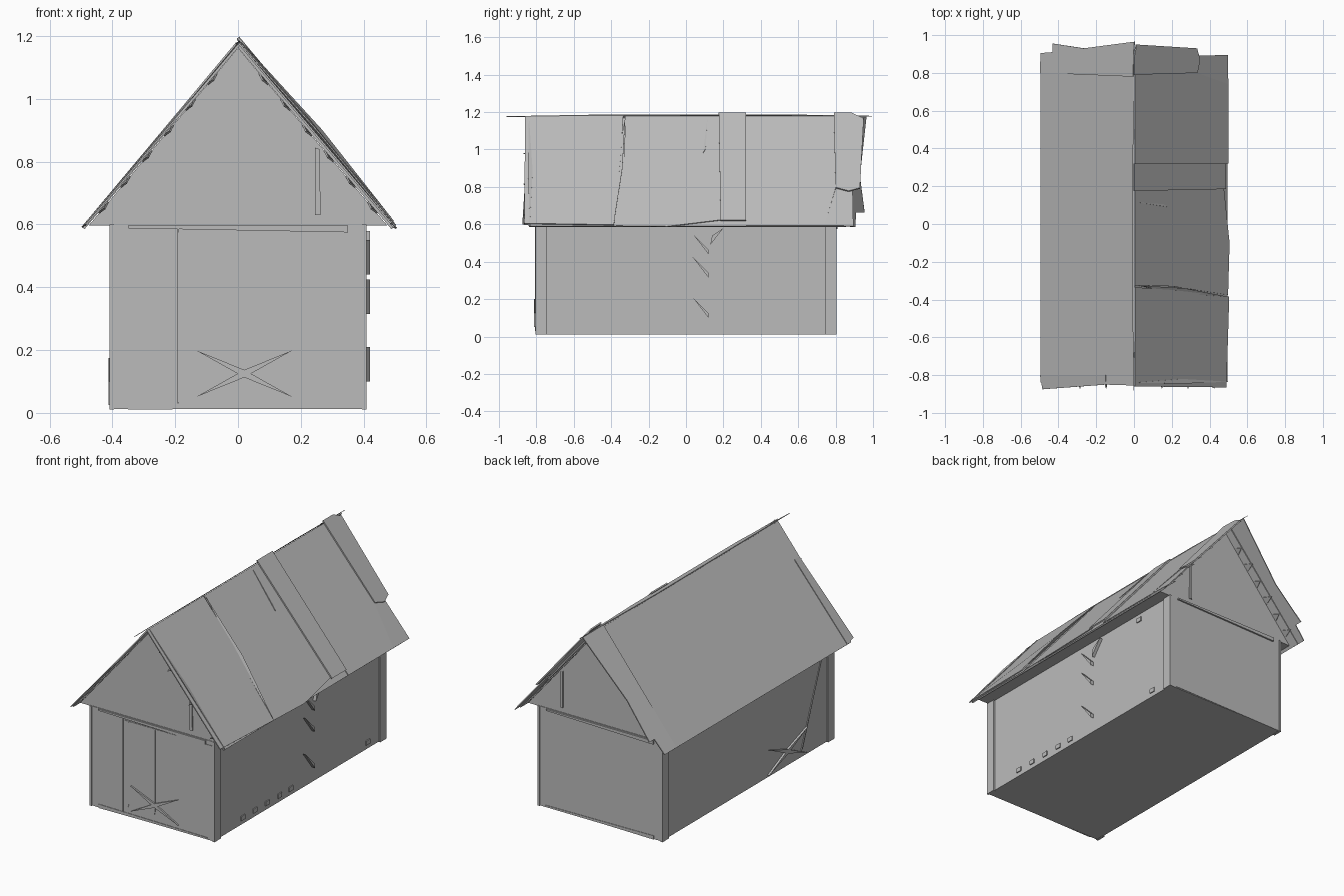
import bpy, bmesh, math
from mathutils import Vector

grey = bpy.data.materials.new("weathered_grey")
grey.diffuse_color = (0.5, 0.5, 0.5, 1)


def make(name, verts, faces):
    mesh = bpy.data.meshes.new(name)
    mesh.from_pydata(verts, [], faces)
    bm = bmesh.new()
    bm.from_mesh(mesh)
    bmesh.ops.recalc_face_normals(bm, faces=bm.faces)
    bm.to_mesh(mesh)
    bm.free()
    mesh.materials.append(grey)
    obj = bpy.data.objects.new(name, mesh)
    bpy.context.collection.objects.link(obj)
    return obj


def prism(name, outline, offset):
    """Solid made by sweeping a 3D outline along an offset."""
    n = len(outline)
    low = [Vector(p) for p in outline]
    verts = low + [p + Vector(offset) for p in low]
    faces = [list(range(n)), list(range(n, 2 * n))]
    faces += [[i, (i + 1) % n, n + (i + 1) % n, n + i] for i in range(n)]
    return make(name, verts, faces)


def box(name, x0, x1, y0, y1, z0, z1):
    return prism(name, [(x0, y0, z0), (x1, y0, z0), (x1, y1, z0), (x0, y1, z0)],
                 (0, 0, z1 - z0))


def slope_point(side, u, y, lift):
    """u runs from 0 at the ridge to 1 at the eave."""
    return Vector((side * (0.495 * u + 0.76 * lift), y, 1.175 - 0.585 * u + 0.65 * lift))


def sheet(name, side, points, thick=0.008):
    outline = [slope_point(side, *p) for p in points]
    return prism(name, outline, (-side * 0.76 * thick, 0, -0.65 * thick))


def wall_chip(name, axis, level, points, thick):
    """Thin plate on a wall; points are (along wall, z)."""
    if axis == 'x':
        return prism(name, [(level, a, z) for a, z in points], (thick, 0, 0))
    return prism(name, [(a, level, z) for a, z in points], (0, thick, 0))


def rect(a0, a1, z0, z1):
    return [(a0, z0), (a1, z0), (a1, z1), (a0, z1)]


# Body, gable block and corner boards
box("walls", -0.40, 0.40, -0.80, 0.80, 0.012, 0.60)
prism("gable_block", [(-0.475, -0.797, 0.597), (0.475, -0.797, 0.597), (0, -0.797, 1.162)],
      (0, 1.594, 0))
for sx in (-1, 1):
    for sy in (-1, 1):
        xs = sorted((sx * 0.395, sx * 0.409))
        ys = sorted((sy * 0.745, sy * 0.804))
        box("corner_board", *xs, *ys, 0.01, 0.60)

# Roof sheets: plain left slope, patched right slope
sheet("left_roof", -1, [(0, -0.855, 0), (1.0, -0.84, 0), (1.0, 0.855, 0), (0, 0.845, 0)])
sheet("left_back_sheet", -1, [(0, 0.78, 0.008), (1.0, 0.80, 0.004), (1.0, 0.905, 0),
                              (0.87, 0.91, 0), (0.87, 0.955, 0), (0.54, 0.93, 0),
                              (0, 0.965, 0)], 0.006)
sheet("left_front_sheet", -1, [(0.3, -0.80, 0.004), (1.0, -0.80, 0.004),
                               (0.98, -0.875, 0), (0.3, -0.85, 0)], 0.005)
sheet("right_roof", 1, [(0, -0.835, 0), (1.0, -0.835, 0), (1.0, 0.85, 0), (0, 0.85, 0)])
sheet("right_front_sheet", 1, [(0, -0.86, 0.006), (0.98, -0.865, 0.006),
                               (1.0, -0.385, 0.012), (0.4, -0.35, 0.02),
                               (0, -0.335, 0.012)], 0.006)
sheet("right_middle_sheet", 1, [(0, -0.325, 0.008), (0.4, -0.33, 0.006),
                                (1.0, -0.375, 0.004), (1.01, -0.10, 0.008),
                                (0.95, 0.19, 0.008), (0, 0.19, 0.008)], 0.005)
sheet("right_patch_strip", 1, [(-0.02, 0.175, 0.016), (0.96, 0.185, 0.016),
                               (0.96, 0.32, 0.016), (-0.02, 0.32, 0.016)], 0.008)
sheet("right_rear_sheet", 1, [(0, 0.32, 0.008), (1.0, 0.32, 0.006),
                              (1.0, 0.74, 0.006), (0.66, 0.80, 0.008), (0, 0.80, 0.008)], 0.005)
sheet("right_back_sheet", 1, [(-0.02, 0.79, 0.018), (0.66, 0.80, 0.014),
                              (0.69, 0.87, 0.012), (0.66, 0.93, 0.01),
                              (0.02, 0.95, 0.006), (-0.02, 0.885, 0.016)], 0.008)
sheet("right_back_lower_sheet", 1, [(0.6, 0.76, 0.004), (1.0, 0.74, 0.006),
                                    (1.0, 0.895, 0.002), (0.6, 0.89, 0.002)], 0.006)

# Folds and cracks in the right slope
for name, pts in (
    ("front_fold", [(0, -0.84, 0.009), (0.5, -0.845, 0.016), (1.0, -0.835, 0.009), (0.5, -0.82, 0.01)]),
    ("middle_fold", [(0.02, -0.325, 0.014), (0.5, -0.34, 0.028), (0.98, -0.385, 0.015), (0.4, -0.365, 0.018)]),
    ("short_crack", [(0.04, -0.47, 0.009), (0.55, -0.465, 0.011), (0.3, -0.46, 0.009)]),
    ("upper_crack", [(0.02, 0.115, 0.010), (0.35, 0.09, 0.013), (0.3, 0.105, 0.011)]),
):
    sheet(name, 1, pts, 0.004)

# Ridge splinters
prism("ridge_splinter", [(-0.006, -0.96, 1.174), (0.006, -0.5, 1.182), (0.004, 0.5, 1.184),
                         (0, 0.995, 1.176), (-0.008, 0.3, 1.172)], (0, 0, 0.004))

# Trim under the gables and jagged bits along the gable edges
wall_chip("front_beam", 'y', -0.808, [(-0.35, 0.588), (0.35, 0.575), (0.35, 0.597), (-0.35, 0.597)], 0.01)
wall_chip("back_beam", 'y', 0.80, [(-0.35, 0.575), (0.35, 0.588), (0.35, 0.597), (-0.35, 0.597)], 0.01)
for end in (-1, 1):
    y = end * 0.80
    wall_chip("base_board", 'y', y - 0.003, [(-0.35, 0.01), (0.36, 0.018), (0.36, 0.024), (-0.35, 0.032)], 0.006)
    wall_chip("gable_patch", 'y', y - 0.003, [(0.245, 0.63), (0.263, 0.63), (0.26, 0.84), (0.245, 0.845)], 0.006)
for side in (-1, 1):
    for end in (-1, 1):
        for i in range(6):
            u = 0.15 + i * 0.14
            a = slope_point(side, u, end * 0.80, -0.006)
            b = slope_point(side, u + 0.06, end * 0.80, -0.006)
            c = slope_point(side, u + 0.03, end * (0.85 + 0.02 * (i % 2)), -0.012)
            prism("gable_splinter", [a, b, c], (-side * 0.004, 0, -0.004))

# Front door boards and splintered cross
wall_chip("door_edge", 'y', -0.806, rect(-0.192, -0.188, 0.03, 0.597), 0.008)
wall_chip("door_panel", 'y', -0.803, rect(-0.188, 0.40, 0.035, 0.575), 0.005)
for x in (-0.152, 0.02):
    wall_chip("door_crack", 'y', -0.806, [(x - 0.003, 0.07), (x + 0.002, 0.09), (x + 0.002, 0.57), (x - 0.002, 0.57)], 0.006)


def cross(axis, level, cx, cz, half, thick):
    for dz in (-0.075, 0.075):
        wall_chip("splinter_cross", axis, level,
                  [(cx - half, cz - dz), (cx, cz + 0.012), (cx + half, cz + dz), (cx, cz - 0.012)], thick)


cross('y', -0.812, 0.02, 0.125, 0.155, 0.012)
cross('x', -0.412, -0.37, 0.10, 0.18, 0.012)
wall_chip("left_crack", 'x', -0.405, [(-0.50, 0.05), (-0.71, 0.57), (-0.515, 0.06)], 0.006)

# Right wall slots and triangular chips
for y, z in [(-0.53, 0.05), (-0.415, 0.05), (-0.30, 0.05), (-0.185, 0.05),
             (-0.08, 0.05), (0.64, 0.05), (0.525, 0.56)]:
    wall_chip("small_peg", 'x', 0.398, rect(y - 0.018, y + 0.018, z - 0.013, z + 0.013), 0.008)
for z in (0.55, 0.425, 0.21):
    wall_chip("wall_chip", 'x', 0.398, [(0.035, z), (0.12, z - 0.085), (0.12, z - 0.11)], 0.022)
wall_chip("wall_chip", 'x', 0.398, [(0.13, 0.49), (0.20, 0.58), (0.14, 0.54)], 0.022)
